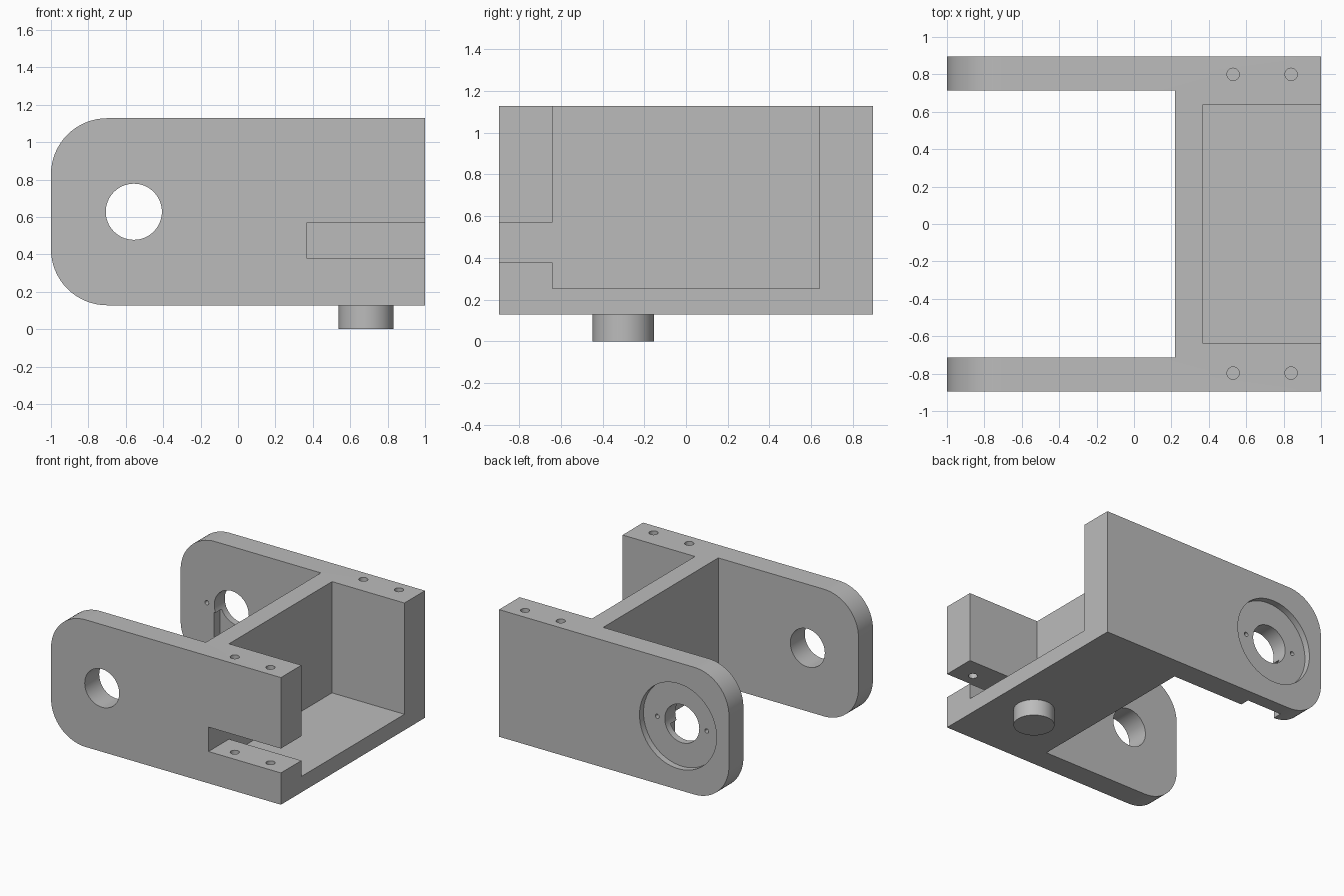
import bpy, bmesh, math
from mathutils import Matrix, Vector

old = bpy.data.objects.get("Cube")
if old:
    bpy.data.objects.remove(old, do_unlink=True)

BOTTOM, TOP, HALF_Y = 0.128, 1.128, 0.895
HUB = Vector((-0.557, 0, 0.628))

grey = bpy.data.materials.new("plain grey")
grey.use_nodes = True
grey.diffuse_color = (0.5, 0.5, 0.5, 1)
grey.node_tree.nodes["Principled BSDF"].inputs["Base Color"].default_value = (0.5, 0.5, 0.5, 1)


def finish(name, bm):
    bmesh.ops.recalc_face_normals(bm, faces=bm.faces)
    mesh = bpy.data.meshes.new(name)
    bm.to_mesh(mesh)
    bm.free()
    mesh.materials.append(grey)
    obj = bpy.data.objects.new(name, mesh)
    bpy.context.collection.objects.link(obj)
    return obj


def box(name, x, y, z):
    bm = bmesh.new()
    bmesh.ops.create_cube(bm, size=1)
    for v in bm.verts:
        v.co = [lo + (c + 0.5) * (hi - lo) for c, (lo, hi) in zip(v.co, (x, y, z))]
    return finish(name, bm)


def cylinder(name, center, radius, depth, axis="Z", sides=64):
    bm = bmesh.new()
    turn = Matrix.Rotation(math.pi / 2, 4, "X") if axis == "Y" else Matrix()
    bmesh.ops.create_cone(bm, cap_ends=True, segments=sides, radius1=radius, radius2=radius,
                          depth=depth, matrix=Matrix.Translation(center) @ turn)
    return finish(name, bm)


def cut(target, cutter):
    cutter.hide_render = True
    mod = target.modifiers.new("cut", "BOOLEAN")
    mod.operation, mod.solver, mod.object = "DIFFERENCE", "EXACT", cutter
    bpy.context.view_layer.objects.active = target
    bpy.ops.object.modifier_apply(modifier=mod.name)
    bpy.data.objects.remove(cutter, do_unlink=True)


def smooth(obj):
    bpy.ops.object.select_all(action="DESELECT")
    obj.select_set(True)
    bpy.context.view_layer.objects.active = obj
    bpy.ops.object.shade_smooth_by_angle(angle=math.radians(30))


# Side profile with two rounded corners, extruded across the full width
R, STEPS = 0.3, 16
outline = [(1, BOTTOM), (1, TOP)]
for cz, start in ((TOP - R, 90), (BOTTOM + R, 180)):
    for i in range(STEPS + 1):
        a = math.radians(start + 90 * i / STEPS)
        outline.append((-1 + R + R * math.cos(a), cz + R * math.sin(a)))
bm = bmesh.new()
face = bm.faces.new([bm.verts.new((x, -HALF_Y, z)) for x, z in outline])
ext = bmesh.ops.extrude_face_region(bm, geom=[face])
for v in ext["geom"]:
    if isinstance(v, bmesh.types.BMVert):
        v.co.y = HALF_Y
body = finish("bracket_body", bm)

# Gap between the arms, open pocket and side slot
cut(body, box("arm_gap", (-1.5, 0.22), (-0.715, 0.715), (-0.5, 1.5)))
cut(body, box("pocket", (0.37, 1.5), (-0.64, 0.64), (0.253, 1.5)))
cut(body, box("side_slot", (0.37, 1.5), (-1.2, -0.6), (0.378, 0.57)))

# Pivot hole through both arms, recess and wire channel on the back arm
cut(body, cylinder("pivot_hole", HUB, 0.15, 3, "Y"))
cut(body, cylinder("hub_recess", HUB + Vector((0, HALF_Y, 0)), 0.335, 0.1, "Y"))
cut(body, box("wire_channel", (HUB.x - 0.152, HUB.x + 0.152), (0.5, 0.79), (-0.2, 0.57)))
for side in (-1, 1):
    cut(body, cylinder("hub_screw_hole", HUB + Vector((side * 0.215, 0.8, 0)), 0.017, 0.5, "Y", 20))

# Vertical screw holes in the side walls
for x in (0.53, 0.84):
    for y in (-0.797, 0.8):
        cut(body, cylinder("wall_screw_hole", (x, y, 0.75), 0.033, 1.1, "Z", 32))
smooth(body)

# Round peg underneath
peg = cylinder("bottom_peg", (0.685, -0.3, BOTTOM / 2), 0.147, BOTTOM)
smooth(peg)
